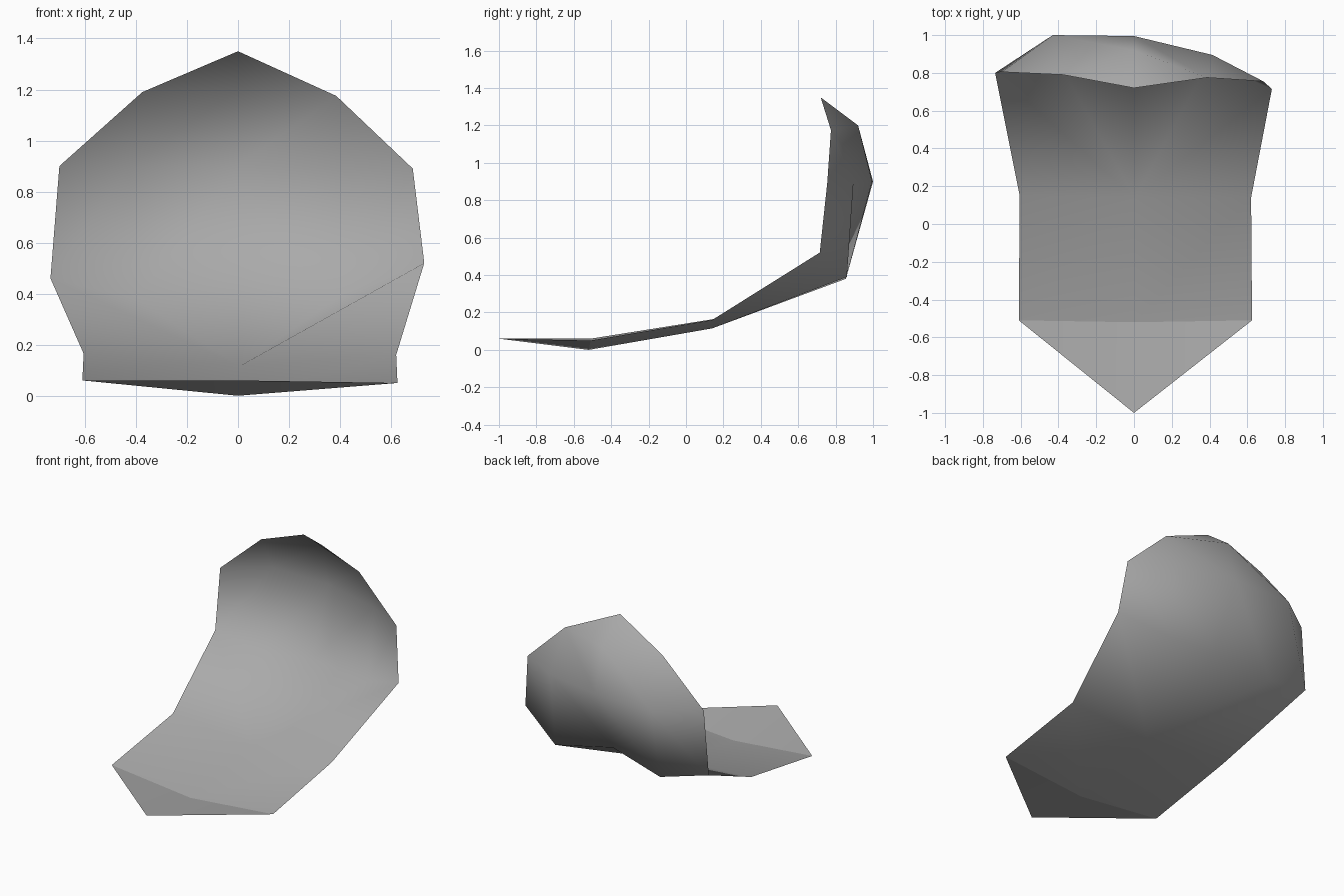
import bpy, bmesh

if "Cube" in bpy.data.objects:
    bpy.data.objects.remove(bpy.data.objects["Cube"])

# Rows across the curved sheet, from front tip to upper tip, left to right
rows = [
    [(0, -1.0, .06)],
    [(-.61, -.51, .06), (0, -.52, 0), (.625, -.51, .05)],
    [(-.605, .15, .165), (.005, .14, .115), (.62, .14, .16)],
    [(-.735, .80, .46), (-.40, .855, .38), (0, .80, .455), (.40, .86, .39), (.73, .715, .52)],
    [(-.70, .805, .90), (-.43, 1.0, .90), (0, .995, .90), (.415, .895, .89), (.685, .755, .89)],
    [(-.375, .79, 1.19), (0, .92, 1.20), (.385, .775, 1.175)],
    [(0, .72, 1.35)],
]

bm = bmesh.new()
v = [[bm.verts.new(p) for p in row] for row in rows]


def strip(a, b):
    """Quads between two rows of equal length."""
    for i in range(len(a) - 1):
        bm.faces.new((a[i], a[i + 1], b[i + 1], b[i]))


def fan(hub, rim):
    """Triangles from one vertex to a row."""
    for p, q in zip(rim, rim[1:]):
        bm.faces.new((hub, q, p))


# Front tip
for p, q in zip(v[1], v[1][1:]):
    bm.faces.new((v[0][0], q, p)).normal_flip()
# Flat seat part
strip(v[1], v[2])
# Widening bend: 3 points to 5
bm.faces.new((v[2][0], v[2][1], v[3][0]))
bm.faces.new((v[2][1], v[2][2], v[3][4]))
fan(v[2][1], v[3])
# Upright bowl
strip(v[3], v[4])
strip(v[4][1:4], v[5])
bm.faces.new((v[4][0], v[4][1], v[5][0]))
bm.faces.new((v[4][3], v[4][4], v[5][2]))
# Upper tip
for p, q in zip(v[5], v[5][1:]):
    bm.faces.new((p, q, v[6][0]))

bmesh.ops.recalc_face_normals(bm, faces=bm.faces)
bm.normal_update()
bm.faces.ensure_lookup_table()
if sum(f.normal.z for f in bm.faces) < 0:
    bmesh.ops.reverse_faces(bm, faces=bm.faces)
for f in bm.faces:
    f.smooth = True
# Hard crease where the front tip folds
for a, b in zip(v[1], v[1][1:]):
    bm.edges.get((a, b)).smooth = False

mesh = bpy.data.meshes.new("curved_petal")
bm.to_mesh(mesh)
bm.free()
mat = bpy.data.materials.new("mid grey")
mat.diffuse_color = (.4, .4, .4, 1)
mat.use_nodes = True
mat.node_tree.nodes["Principled BSDF"].inputs["Base Color"].default_value = mat.diffuse_color
mesh.materials.append(mat)
obj = bpy.data.objects.new("curved_petal", mesh)
bpy.context.collection.objects.link(obj)
